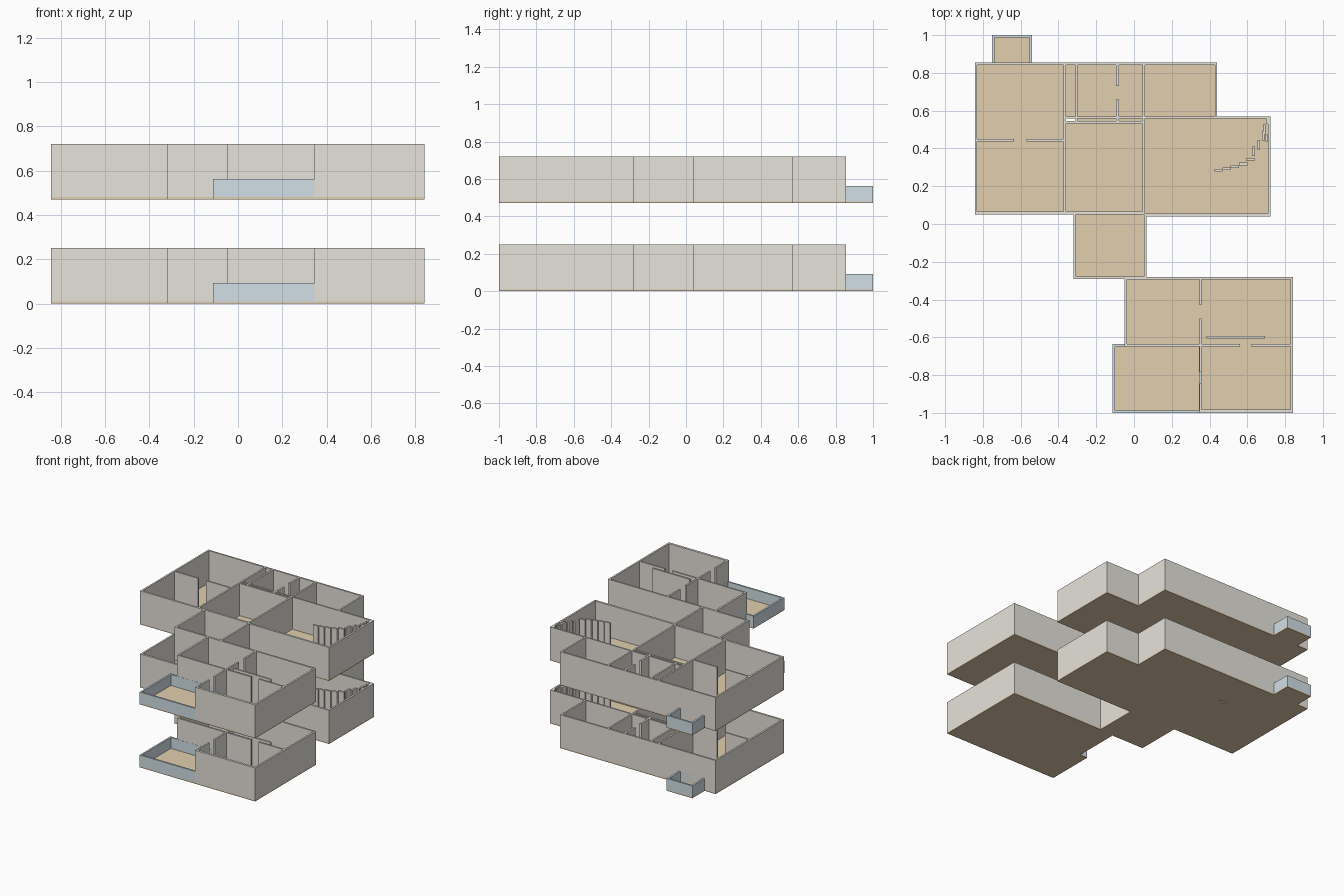
import bpy, bmesh

if "Cube" in bpy.data.objects:
    bpy.data.objects.remove(bpy.data.objects["Cube"])

def material(name, rgb):
    m = bpy.data.materials.new(name)
    m.diffuse_color = (*rgb, 1)
    m.use_nodes = True
    m.node_tree.nodes["Principled BSDF"].inputs["Base Color"].default_value = m.diffuse_color
    return m

WALL = material("plaster", (0.80, 0.77, 0.71))
FLOOR = material("wood_floor", (0.76, 0.62, 0.43))
BLUE = material("parapet_blue", (0.64, 0.74, 0.80))

def inside(rects, x, y):
    return any(a < x < c and b < y < d for a, b, c, d in rects)

def plan_solid(name, add, cut, extra, z0, z1, mat):
    """Extrude the plan (add - cut + extra) of rectangles (x0, y0, x1, y1)."""
    rects = add + cut + extra
    xs = sorted({v for r in rects for v in (r[0], r[2])})
    ys = sorted({v for r in rects for v in (r[1], r[3])})
    cells = set()
    for i in range(len(xs) - 1):
        for j in range(len(ys) - 1):
            x, y = (xs[i] + xs[i + 1]) / 2, (ys[j] + ys[j + 1]) / 2
            if inside(extra, x, y) or (inside(add, x, y) and not inside(cut, x, y)):
                cells.add((i, j))
    bm = bmesh.new()
    cache = {}

    def v(i, j, k):
        if (i, j, k) not in cache:
            cache[i, j, k] = bm.verts.new((xs[i], ys[j], (z0, z1)[k]))
        return cache[i, j, k]

    for i, j in cells:
        ring = [(i, j), (i + 1, j), (i + 1, j + 1), (i, j + 1)]
        bm.faces.new([v(*p, 1) for p in ring])
        bm.faces.new([v(*p, 0) for p in reversed(ring)])
        for n, step in enumerate([(0, -1), (1, 0), (0, 1), (-1, 0)]):
            if (i + step[0], j + step[1]) not in cells:
                p, q = ring[n], ring[(n + 1) % 4]
                bm.faces.new([v(*p, 0), v(*q, 0), v(*q, 1), v(*p, 1)])
    bmesh.ops.dissolve_limit(bm, angle_limit=0.01, verts=bm.verts[:], edges=bm.edges[:])
    me = bpy.data.meshes.new(name)
    bm.to_mesh(me)
    bm.free()
    me.materials.append(mat)
    bpy.context.collection.objects.link(bpy.data.objects.new(name, me))

# Building outline
OUTLINE = [(-.843, .05, .44, .855), (.04, .04, .723, .57),
           (-.32, -.29, .066, .06), (-.05, -1, .841, -.28)]

# Low-walled balcony and terrace
BALCONY = (-.752, .842, -.54, 1)
TERRACE = (-.113, -1, .358, -.636)

# Room interiors
SHAFT = (-.36, .545, -.31, .559)
ROOMS = [(-.83, .45, -.372, .842), (-.83, .065, -.372, .438),
         (-.36, .57, -.31, .842), (-.298, .57, .045, .842), (.057, .57, .428, .842),
         SHAFT, (-.298, .545, -.095, .559), (-.08, .545, .045, .559),
         (-.36, .065, .045, .533), (.057, .055, .71, .559),
         (-.307, -.278, .054, .05),
         (-.037, -.636, .346, -.293), (.358, -.636, .828, -.293),
         (-.113, -1, .346, -.648), (.358, -.648, .828, -.983 + .335),
         (.358, -.983, .828, -.648)]
ROOMS = [r for r in ROOMS if r[3] > r[1]]

# Door openings
DOORS = [(-.636, .43, -.57, .46), (.34, -.5, .362, -.43),
         (.34, -.845, .362, -.783), (.56, -.655, .622, -.63)]

# Free-standing partitions
PARTITIONS = [(-.094, .73, -.08, .85), (-.094, .565, -.08, .66),
              (.385, -.606, .694, -.594)]

# Stepped curved screen
SCREEN = [(.425, .277, .468, .29), (.468, .285, .512, .298), (.512, .297, .556, .31),
          (.556, .31, .6, .325), (.592, .336, .64, .347), (.628, .36, .641, .41),
          (.655, .395, .668, .445), (.677, .44, .69, .492), (.697, .435, .708, .475),
          (.686, .475, .697, .53), (.7, .53, .711, .562)]

def shrink(r, t=.013):
    return (r[0] + t, r[1] + t, r[2] - t, r[3] - t)

# Two identical storeys
for label, z in (("lower", 0), ("upper", .47)):
    plan_solid(label + "_floor", OUTLINE + [BALCONY, TERRACE], [SHAFT], [],
               z, z + .01, FLOOR)
    plan_solid(label + "_walls", OUTLINE, ROOMS + DOORS, PARTITIONS + SCREEN,
               z + .01, z + .25, WALL)
    for part, r in (("balcony", BALCONY), ("terrace", TERRACE)):
        plan_solid(label + "_" + part + "_parapet", [r], [shrink(r)], [],
                   z + .002, z + .092, BLUE)
